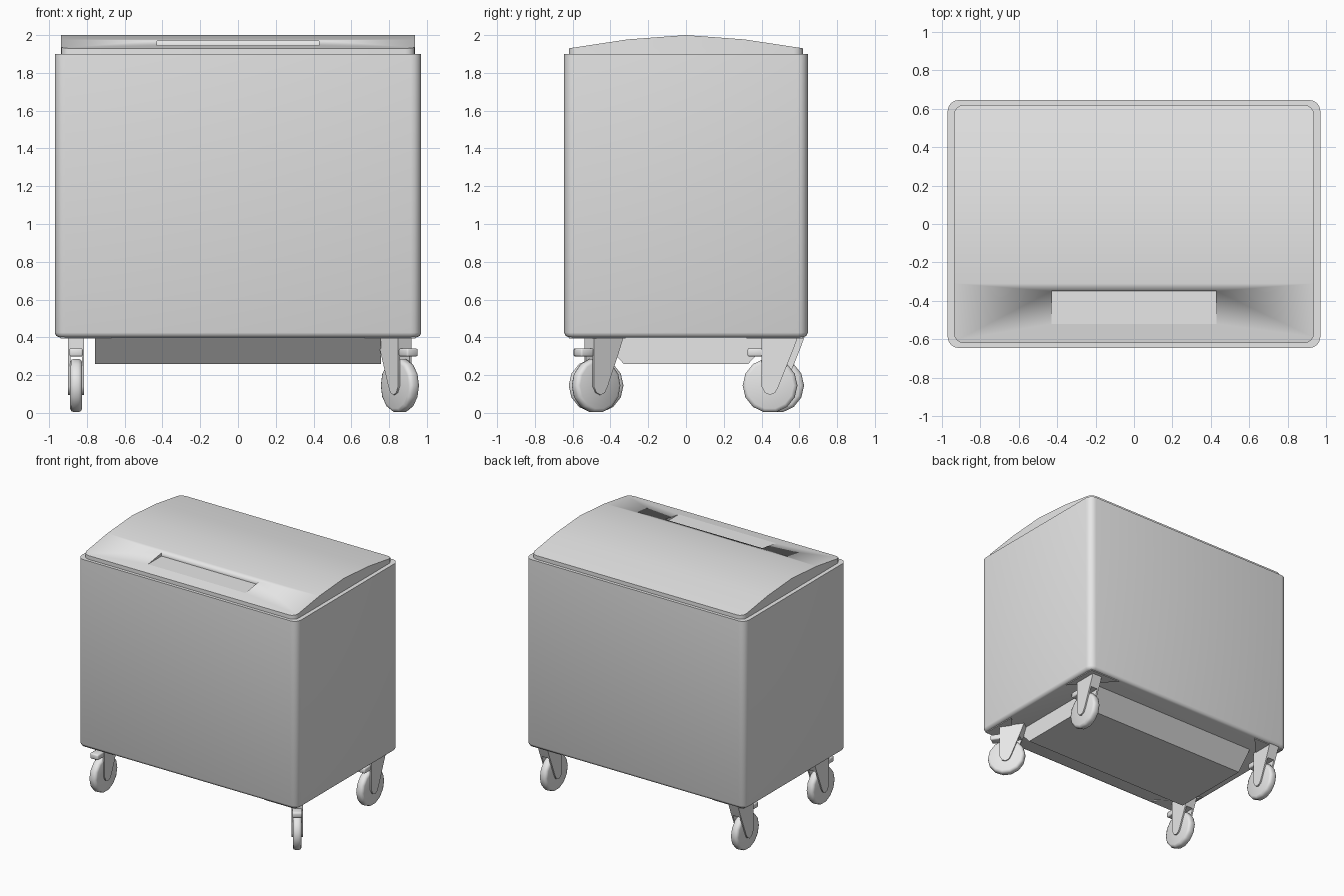
import bpy, bmesh, math
from mathutils import Matrix

cube = bpy.data.objects.get("Cube")
if cube:
    bpy.data.objects.remove(cube, do_unlink=True)

grey = bpy.data.materials.new("light_grey")
grey.use_nodes = True
grey.diffuse_color = (0.8, 0.8, 0.8, 1)
for node in grey.node_tree.nodes:
    if node.type == 'BSDF_PRINCIPLED':
        node.inputs["Base Color"].default_value = grey.diffuse_color


def finish(bm, name, matrix=None, angle=50):
    """Turn a bmesh into a named, shaded object."""
    bmesh.ops.recalc_face_normals(bm, faces=bm.faces)
    mesh = bpy.data.meshes.new(name)
    bm.to_mesh(mesh)
    bm.free()
    mesh.materials.append(grey)
    mesh.shade_smooth()
    mesh.set_sharp_from_angle(angle=math.radians(angle))
    obj = bpy.data.objects.new(name, mesh)
    bpy.context.scene.collection.objects.link(obj)
    if matrix:
        obj.matrix_world = matrix
    return obj


def prism(bm, profile, x0, x1):
    """Extrude a (y, z) profile from x0 to x1."""
    face = bm.faces.new([bm.verts.new((x0, y, z)) for y, z in profile])
    out = bmesh.ops.extrude_face_region(bm, geom=[face])
    verts = [v for v in out["geom"] if isinstance(v, bmesh.types.BMVert)]
    bmesh.ops.translate(bm, verts=verts, vec=(x1 - x0, 0, 0))


def box(bm, x0, x1, y0, y1, z0, z1):
    prism(bm, [(y0, z0), (y1, z0), (y1, z1), (y0, z1)], x0, x1)


def bevel(bm, edges, size, segments):
    bmesh.ops.bevel(bm, geom=list(edges), offset=size, segments=segments,
                    profile=0.5, affect='EDGES')


def upright_edges(bm):
    return [e for e in bm.edges
            if (e.verts[0].co - e.verts[1].co).xy.length < 1e-4]


# Container body with rounded corners and a rounded lower edge
bm = bmesh.new()
box(bm, -0.97, 0.97, -0.645, 0.645, 0.4, 1.9)
bevel(bm, upright_edges(bm), 0.055, 4)
bevel(bm, [e for e in bm.edges if all(v.co.z < 0.41 for v in e.verts)], 0.025, 2)
finish(bm, "container_body")

# Arched lid with a hand recess near the front
bm = bmesh.new()
prism(bm, [(-0.62, 1.89), (-0.62, 1.93), (-0.31, 1.977), (0, 2.0),
           (0.31, 1.977), (0.62, 1.93), (0.62, 1.89)], -0.937, 0.937)
bevel(bm, upright_edges(bm), 0.05, 4)
lid = finish(bm, "arched_lid", angle=30)

bm = bmesh.new()
box(bm, -0.43, 0.43, -0.7, -0.35, 1.945, 2.1)
cutter = finish(bm, "recess_cutter")
cutter.hide_render = True
cutter.hide_set(True)
cut = lid.modifiers.new("hand_recess", 'BOOLEAN')
cut.operation = 'DIFFERENCE'
cut.solver = 'EXACT'
cut.object = cutter

# Sloped pan under the body
bm = bmesh.new()
prism(bm, [(-0.47, 0.41), (-0.33, 0.26), (0.33, 0.26), (0.47, 0.41)], -0.757, 0.757)
finish(bm, "bottom_pan", angle=30)

# Triangular mounting plates in the lower corners
for sx, side in ((-1, "right"), (1, "left")):
    for sy, end in ((-1, "front"), (1, "back")):
        bm = bmesh.new()
        tri = [(0.94, 0.62), (0.67, 0.62), (0.94, 0.32)]
        face = bm.faces.new([bm.verts.new((sx * x, sy * y, 0.394)) for x, y in tri])
        out = bmesh.ops.extrude_face_region(bm, geom=[face])
        bmesh.ops.translate(bm, vec=(0, 0, 0.008), verts=[
            v for v in out["geom"] if isinstance(v, bmesh.types.BMVert)])
        finish(bm, f"{end}_{side}_corner_plate")

TRAIL = -0.055      # axle offset from the swivel
RADIUS = 0.145
FORK = [(-0.1, 0.41), (-0.1, 0.14), (-0.082, 0.107), (-0.055, 0.095),
        (-0.028, 0.107), (-0.01, 0.14), (0.07, 0.34), (0.095, 0.41)]
YOKE = [(-0.1, 0.41), (-0.1, 0.3), (0.054, 0.3), (0.07, 0.34), (0.095, 0.41)]


def caster(name, x, y, yaw):
    """Swivel caster with its wheel centred at (x, y)."""
    turn = Matrix.Rotation(yaw, 4, 'Z')
    matrix = Matrix.Translation((x, y, 0)) @ turn @ Matrix.Translation((0, -TRAIL, 0))
    # Wheel with rounded tread
    bm = bmesh.new()
    bmesh.ops.create_cone(bm, cap_ends=True, segments=14, radius1=RADIUS,
                          radius2=RADIUS, depth=0.064)
    bevel(bm, [e for e in bm.edges if abs(e.verts[0].co.z - e.verts[1].co.z) < 1e-4],
          0.02, 2)
    bm.transform(Matrix.Translation((0, TRAIL, RADIUS)) @ Matrix.Rotation(math.pi / 2, 4, 'Y'))
    finish(bm, name + "_wheel", matrix)
    # Fork cheeks and yoke
    bm = bmesh.new()
    prism(bm, FORK, -0.043, -0.03)
    prism(bm, FORK, 0.03, 0.043)
    prism(bm, YOKE, -0.035, 0.035)
    finish(bm, name + "_fork", matrix)
    # Brake pedal
    bm = bmesh.new()
    box(bm, -0.036, 0.036, -0.175, -0.08, 0.298, 0.342)
    bevel(bm, bm.edges, 0.01, 2)
    finish(bm, name + "_brake_pedal", matrix)


caster("front_left_caster", 0.857, -0.476, math.radians(35))
caster("back_left_caster", 0.857, 0.445, 0)
caster("front_right_caster", -0.857, -0.476, 0)
caster("back_right_caster", -0.857, 0.48, 0)
